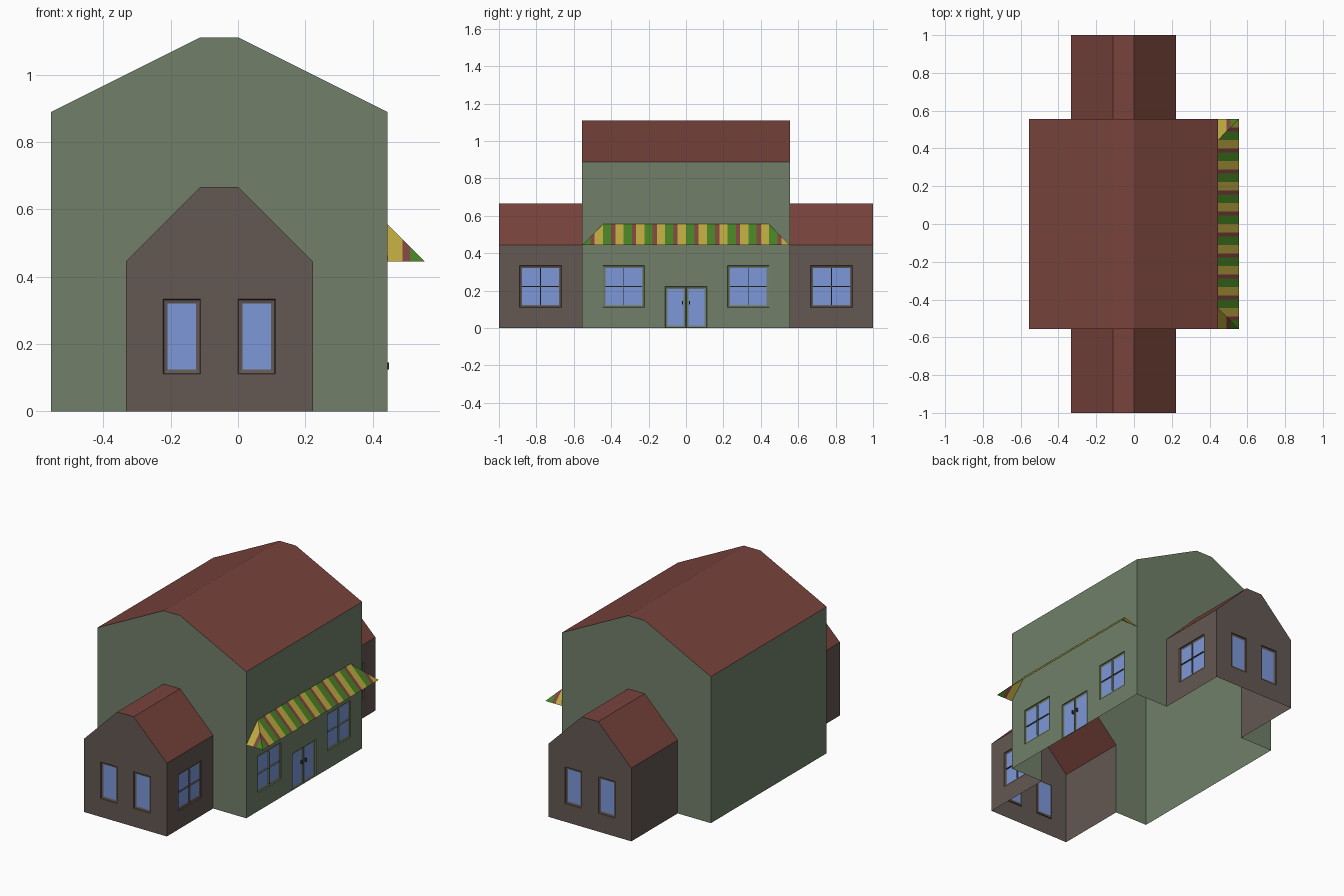
import bpy, bmesh
from mathutils import Vector

if "Cube" in bpy.data.objects:
    bpy.data.objects.remove(bpy.data.objects["Cube"])

U = 1 / 9  # the building follows a grid of ninths


def material(name, rgb):
    m = bpy.data.materials.new(name)
    lin = [(c / 255 / 12.92) if c < 11 else ((c / 255 + 0.055) / 1.055) ** 2.4 for c in rgb]
    m.diffuse_color = (*lin, 1)
    m.use_nodes = True
    m.node_tree.nodes["Principled BSDF"].inputs["Base Color"].default_value = m.diffuse_color
    return m


GREEN = material("green wall", (113, 128, 105))
BROWN = material("brown wall", (99, 88, 82))
ROOF = material("red roof", (120, 67, 60))
GLASS = material("blue glass", (125, 152, 218))
YELLOW = material("yellow stripe", (188, 168, 65))
LEAF = material("green stripe", (72, 130, 36))
RED = material("red stripe", (128, 68, 62))
DARK = material("dark metal", (55, 50, 46))


def finish(bm, name, mats):
    me = bpy.data.meshes.new(name)
    bm.to_mesh(me)
    bm.free()
    for m in mats:
        me.materials.append(m)
    ob = bpy.data.objects.new(name, me)
    bpy.context.collection.objects.link(ob)
    return ob


def face(bm, pts, out, mat=0):
    """Flat face in grid units, turned to look along 'out'."""
    f = bm.faces.new([bm.verts.new(Vector(p) * U) for p in pts])
    f.normal_update()
    if f.normal.dot(Vector(out)) < 0:
        f.normal_flip()
    f.material_index = mat
    return f


def wall(bm, put, out, columns, top):
    """Wall of columns (u0, u1[, sill, head]); openings get a recessed pane."""
    panes = []
    for c in columns:
        zs = [0, top] if len(c) == 2 else sorted({0, c[2], c[3], top})
        for a, b in zip(zs, zs[1:]):
            f = face(bm, [put(c[0], a), put(c[1], a), put(c[1], b), put(c[0], b)], out)
            if len(c) == 4 and a == c[2]:
                panes.append(f)
    if panes:
        for width, depth in ((0.002, -0.006), (0.011, -0.003)):
            bmesh.ops.inset_individual(bm, faces=panes, thickness=width, depth=depth,
                                       use_even_offset=True)
            for f in panes:
                f.normal_update()
        for f in panes:
            f.material_index = 1


def roof(name, x0, x1, eave, ridge, y0, y1):
    """Roof with a narrow flat ridge."""
    bm = bmesh.new()
    prof = [(x0, eave), (-1, ridge), (0, ridge), (x1, eave)]
    for (xa, za), (xb, zb) in zip(prof, prof[1:]):
        face(bm, [(xa, y0, za), (xb, y0, zb), (xb, y1, zb), (xa, y1, za)], (0, 0, 1))
    finish(bm, name, [ROOF])


def box(bm, lo, hi):
    lo, hi = Vector(lo), Vector(hi)
    vs = bmesh.ops.create_cube(bm, size=1)["verts"]
    for v in vs:
        v.co = Vector([(lo[i] + hi[i]) / 2 + v.co[i] * (hi[i] - lo[i]) for i in range(3)])


# Main hall: windows and double door on the right, openings into the wings
bm = bmesh.new()
wall(bm, lambda u, z: (4, u, z), (1, 0, 0),
     [(-5, -4), (-4, -2, 1, 3), (-2, -1), (-1, 0, 0, 2), (0, 1, 0, 2),
      (1, 2), (2, 4, 1, 3), (4, 5)], 8)
wall(bm, lambda u, z: (-5, u, z), (-1, 0, 0), [(-5, 5)], 8)
gable = [(-5, 0), (-3, 0), (-3, 4), (-1, 6), (0, 6), (2, 4), (2, 0), (4, 0),
         (4, 8), (0, 10), (-1, 10), (-5, 8)]
for s in (-1, 1):
    face(bm, [(x, 5 * s, z) for x, z in gable], (0, s, 0))
finish(bm, "main_walls", [GREEN, GLASS])
roof("main_roof", -5, 4, 8, 10, -5, 5)

# Front and back wings
for s, side in ((-1, "front"), (1, "back")):
    bm = bmesh.new()
    wall(bm, lambda u, z: (u, 9 * s, z), (0, s, 0),
         [(-3, -2), (-2, -1, 1, 3), (-1, 0), (0, 1, 1, 3), (1, 2)], 4)
    face(bm, [(-3, 9 * s, 4), (2, 9 * s, 4), (0, 9 * s, 6), (-1, 9 * s, 6)], (0, s, 0))
    wall(bm, lambda u, z: (2, u * s, z), (1, 0, 0), [(5, 6), (6, 8, 1, 3), (8, 9)], 4)
    wall(bm, lambda u, z: (-3, u * s, z), (-1, 0, 0), [(5, 9)], 4)
    finish(bm, side + "_wing_walls", [BROWN, GLASS])
    roof(side + "_wing_roof", -3, 2, 4, 6, 5 * s, 9 * s)

# Slim cross bars in the four windows on the right side
for name, x, yc, mat in (("main", 4, 3, GREEN), ("wing", 2, 7, BROWN)):
    bm = bmesh.new()
    for s in (-1, 1):
        xo, y, z, t = x * U, s * yc * U, 2 * U, 0.0015
        box(bm, (xo - 0.009, y - t, z - 0.098), (xo, y + t, z + 0.098))
        box(bm, (xo - 0.009, y - 0.098, z - t), (xo, y + 0.098, z + t))
    finish(bm, name + "_window_bars", [mat])

# Door handles
bm = bmesh.new()
for s in (-1, 1):
    box(bm, (4 * U - 0.009, s * 0.018 - 0.003, 0.125), (4 * U + 0.004, s * 0.018 + 0.003, 0.145))
finish(bm, "door_handles", [DARK])

# Striped awning: slope with hipped ends, stripes repeat every grid unit
bm = bmesh.new()
bands = [(0, 0.4, 0), (0.4, 0.6, 1), (0.6, 1, 2)]


def rise(y):
    return min(1, 5 - abs(y))


def distinct(pts):
    kept = []
    for p in pts:
        if all((Vector(p) - Vector(q)).length > 1e-4 for q in kept):
            kept.append(p)
    return kept


for k in range(-5, 5):
    for a, b, mat in bands:
        ya, yb = k + a, k + b
        ha, hb = rise(ya), rise(yb)
        face(bm, distinct([(5, ya, 4), (5, yb, 4), (5 - hb, yb, 4 + hb), (5 - ha, ya, 4 + ha)]),
             (1, 0, 1), mat)
for s in (-1, 1):
    for a, b, mat in bands:
        xa, xb = 1 - a, 1 - b  # measured out from the wall
        face(bm, distinct([(4 + xa, 5 * s, 4), (4 + xb, 5 * s, 4),
                           (4 + xb, s * (4 + xb), 5 - xb), (4 + xa, s * (4 + xa), 5 - xa)]),
             (0, s, 1), mat)
finish(bm, "awning", [LEAF, RED, YELLOW])
